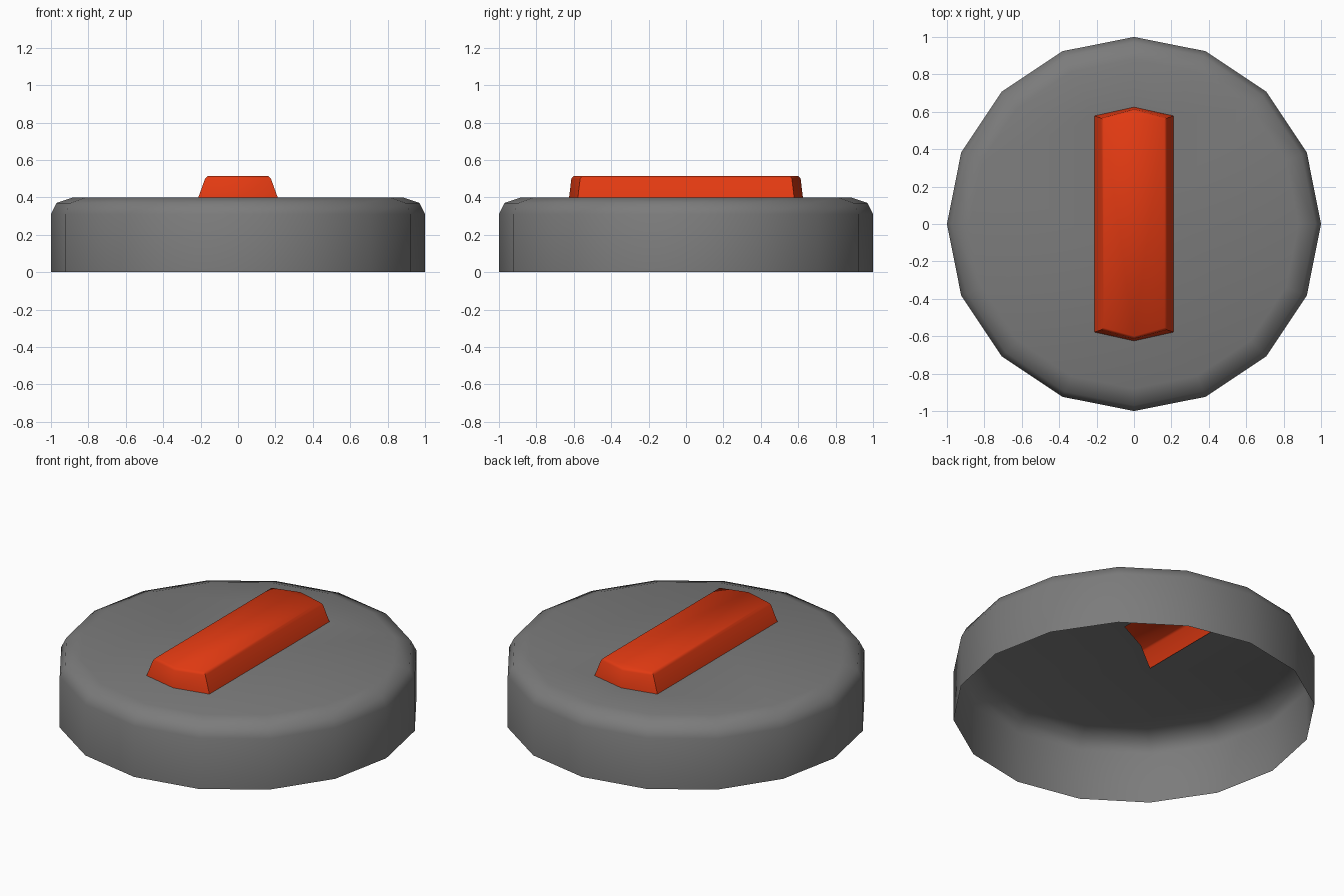
import bpy
import bmesh
import math

cube = bpy.data.objects.get("Cube")
if cube:
    bpy.data.objects.remove(cube, do_unlink=True)


def make_material(name, color):
    mat = bpy.data.materials.new(name)
    mat.use_nodes = True
    mat.diffuse_color = color
    mat.node_tree.nodes["Principled BSDF"].inputs["Base Color"].default_value = color
    return mat


def add_object(name, bm, mat, angle):
    mesh = bpy.data.meshes.new(name)
    bm.to_mesh(mesh)
    bm.free()
    mesh.materials.append(mat)
    obj = bpy.data.objects.new(name, mesh)
    bpy.context.collection.objects.link(obj)
    bpy.ops.object.select_all(action='DESELECT')
    bpy.context.view_layer.objects.active = obj
    obj.select_set(True)
    bpy.ops.object.shade_smooth_by_angle(angle=math.radians(angle))
    return obj


def add_loop(bm, points, z):
    return [bm.verts.new((x, y, z)) for x, y in points]


def bridge(bm, low, high):
    n = len(low)
    for i in range(n):
        j = (i + 1) % n
        bm.faces.new((low[i], low[j], high[j], high[i]))


def circle(radius, sides=16):
    steps = [2 * math.pi * i / sides for i in range(sides)]
    return [(radius * math.cos(a), radius * math.sin(a)) for a in steps]


def pointed_bar(half_width, corner, tip):
    return [(half_width, -corner), (half_width, corner), (0, tip),
            (-half_width, corner), (-half_width, -corner), (0, -tip)]


grey = make_material("housing grey", (0.2, 0.2, 0.2, 1))
orange = make_material("grip orange", (0.76, 0.042, 0.006, 1))

# Hollow round housing, open underneath, with a rounded upper rim
bm = bmesh.new()
rings = [add_loop(bm, circle(r), z)
         for r, z in [(1, 0), (1, 0.31), (0.97, 0.37), (0.88, 0.4)]]
for low, high in zip(rings, rings[1:]):
    bridge(bm, low, high)

# Top plate with an opening into the hollow grip
opening = add_loop(bm, [(0.2, 0.16), (0.2, 0.57), (0, 0.61),
                        (-0.2, 0.57), (-0.2, -0.1), (0, 0.06)], 0.4)
border = []
for loop in (rings[-1], opening):
    for a, b in zip(loop, loop[1:] + loop[:1]):
        border.append(bm.edges.get((a, b)) or bm.edges.new((a, b)))
bmesh.ops.triangle_fill(bm, edges=border, use_beauty=True, normal=(0, 0, 1))
bmesh.ops.recalc_face_normals(bm, faces=bm.faces[:])
add_object("round_housing", bm, grey, 50)

# Hollow grip bar with pointed ends, sloped sides and a softened top edge
bm = bmesh.new()
rings = [add_loop(bm, pointed_bar(*size), z)
         for size, z in [((0.212, 0.578, 0.625), 0.4),
                         ((0.176, 0.566, 0.613), 0.5),
                         ((0.162, 0.555, 0.6), 0.515)]]
for low, high in zip(rings, rings[1:]):
    bridge(bm, low, high)
bm.faces.new(rings[-1])
add_object("grip_bar", bm, orange, 50)
